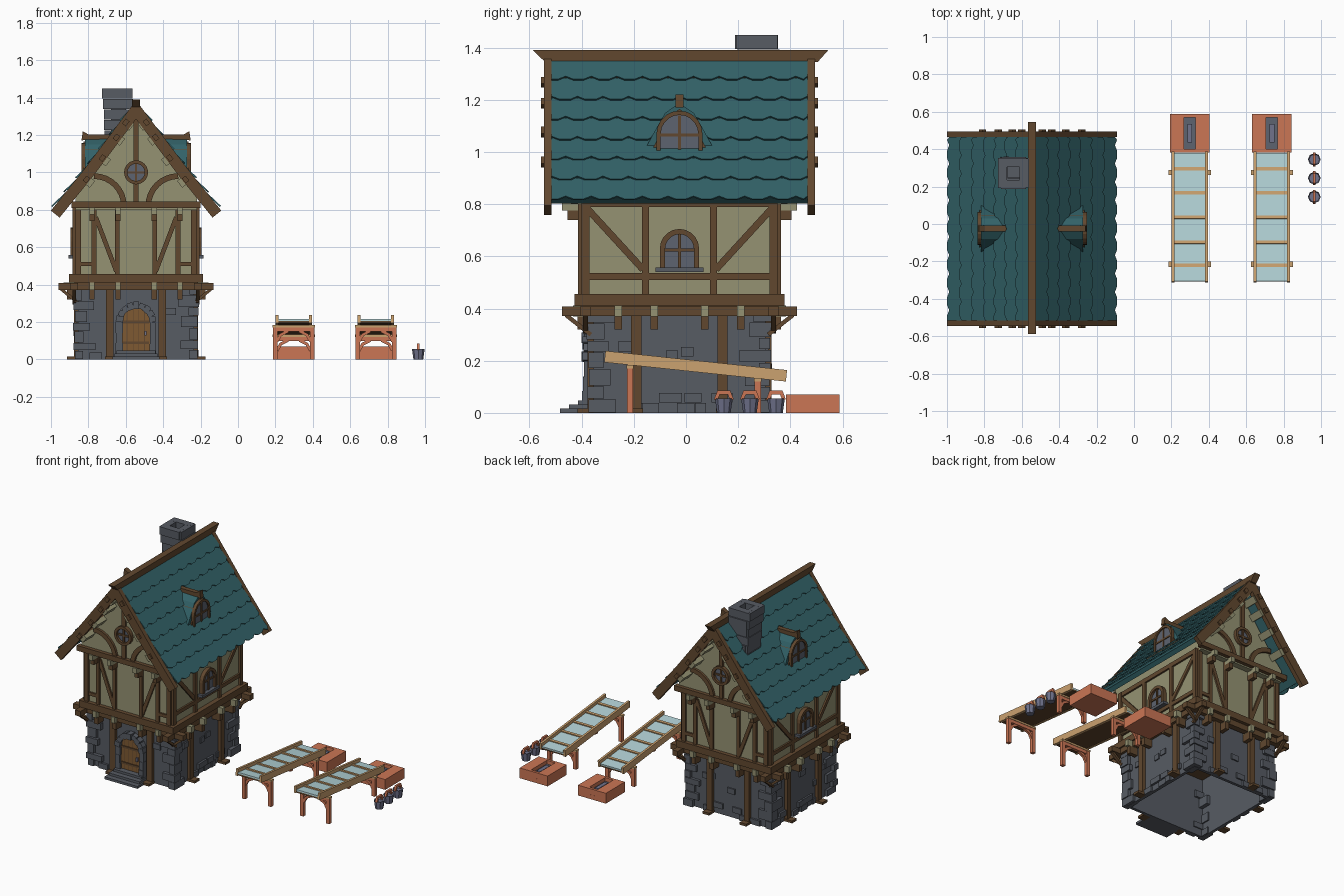
import bpy, bmesh, math, random
from mathutils import Vector

random.seed(4)
if "Cube" in bpy.data.objects:
    bpy.data.objects.remove(bpy.data.objects["Cube"], do_unlink=True)


def material(name, *rgb):
    m = bpy.data.materials.new(name)
    m.use_nodes = True
    m.diffuse_color = (*rgb, 1)
    m.node_tree.nodes["Principled BSDF"].inputs["Base Color"].default_value = (*rgb, 1)
    return m


PLASTER = material("plaster", .3, .29, .17)
TIMBER = material("dark timber", .12, .064, .028)
STONE = material("grey stone", .095, .106, .126)
TEAL = material("teal shingle", .032, .122, .138)
DOOR = material("door wood", .21, .1, .032)
TAN = material("tan wood", .6, .36, .16)
ORANGE = material("orange wood", .6, .18, .09)
WATER = material("pale water", .45, .65, .68)
METAL = material("bucket metal", .16, .17, .26)
GLASS = material("window glass", .11, .125, .16)
origin = Vector((-.545, -.025, 0))


def finish(name, bm, mat):
    bmesh.ops.recalc_face_normals(bm, faces=bm.faces)
    mesh = bpy.data.meshes.new(name)
    bm.to_mesh(mesh)
    bm.free()
    mesh.materials.append(mat)
    ob = bpy.data.objects.new(name, mesh)
    ob.location = origin
    bpy.context.collection.objects.link(ob)


def facing(angle, dist):
    """Wall plane: u runs along the wall, z is up, o points outward."""
    c, s = round(math.cos(math.radians(angle))), round(math.sin(math.radians(angle)))
    return lambda u, z, o: Vector((c * u + s * (dist + o), s * u - c * (dist + o), z))


def prism(name, P, pts, o0, o1, mat):
    bm = bmesh.new()
    a = [bm.verts.new(P(u, z, o0)) for u, z in pts]
    b = [bm.verts.new(P(u, z, o1)) for u, z in pts]
    bm.faces.new(a)
    bm.faces.new(b[::-1])
    for i in range(len(a)):
        j = (i + 1) % len(a)
        bm.faces.new((a[i], b[i], b[j], a[j]))
    finish(name, bm, mat)


def rect(name, P, u0, u1, z0, z1, o0, o1, mat):
    prism(name, P, [(u0, z0), (u1, z0), (u1, z1), (u0, z1)], o0, o1, mat)


def box(name, x, y, z, sx, sy, sz, mat):
    rect(name, lambda u, v, o: Vector((u, o, v)), x - sx / 2, x + sx / 2,
         z - sz / 2, z + sz / 2, y - sy / 2, y + sy / 2, mat)


def band(name, P, pts, width, o0, o1, mat, closed=False):
    """Flat strip of constant width along a path, with mitred corners."""
    bm, n, rings = bmesh.new(), len(pts), []
    pts = [Vector(p) for p in pts]
    for i, p in enumerate(pts):
        before = p - pts[i - 1] if closed or i else pts[1] - p
        after = pts[(i + 1) % n] - p if closed or i < n - 1 else before
        before, after = before.normalized(), after.normalized()
        t = (before + after).normalized()
        side = Vector((-t.y, t.x)) * width / 2 / max(t.dot(after), .3)
        a, b = p - side, p + side
        rings.append([bm.verts.new(P(q.x, q.y, o)) for q, o in ((a, o0), (b, o0), (b, o1), (a, o1))])
    for i in range(n if closed else n - 1):
        r, s = rings[i], rings[(i + 1) % n]
        for k in range(4):
            bm.faces.new((r[k], r[k - 1], s[k - 1], s[k]))
    if not closed:
        bm.faces.new(rings[0])
        bm.faces.new(rings[-1])
    finish(name, bm, mat)


def arc(cx, cz, r, a0, a1, n):
    steps = [math.radians(a0 + (a1 - a0) * i / n) for i in range(n + 1)]
    return [(cx + r * math.cos(t), cz + r * math.sin(t)) for t in steps]


def arch(half, z0, spring, n=10):
    return [(half, z0)] + arc(0, spring, half, 0, 180, n) + [(-half, z0)]


# Wall blocks: hollow stone base, plaster storey, plaster attic
FRONT = facing(0, 0)
for s in (-1, 1):
    box("stone_wall_end", 0, s * .32, .21, .62, .02, .42, STONE)
    box("stone_wall_side", s * .3, 0, .21, .02, .64, .42, STONE)
box("upper_storey", 0, 0, .63, .65, .75, .4, PLASTER)
box("floor_boards", 0, 0, .42, .66, .76, .03, TIMBER)
prism("attic", FRONT, [(-.325, .8), (.325, .8), (.325, .88), (.25, .96), (0, 1.3), (-.25, .96), (-.325, .88)],
      -.415, .415, PLASTER)

# Floor beams with projecting ends and struts
for s in (-1, 1):
    box("sill_beam_end", 0, s * .385, .433, .71, .035, .045, TIMBER)
    box("sill_beam_side", s * .34, 0, .433, .035, .8, .045, TIMBER)
    box("plate_beam_end", 0, s * .36, .39, .83, .04, .036, TIMBER)
    box("plate_beam_side", s * .33, 0, .39, .04, .9, .036, TIMBER)
    for t in (-1, 1):
        band("end_strut", FRONT, [(s * .4, .375), (s * .32, .31)], .016, t * .35, t * .37, TIMBER)
        band("side_strut", facing(90, 0), [(t * .435, .375), (t * .34, .3)], .016, s * .32, s * .34, TIMBER)

# Corner stones
for sx in (-1, 1):
    for sy in (-1, 1):
        z, k = 0, 0
        while z < .37:
            h = random.uniform(.04, .07)
            lx, ly = random.uniform(.04, .07), random.uniform(.08, .12)
            if k % 2:
                lx, ly = ly, lx
            e = random.uniform(0, .012)
            box("corner_stone", sx * (.325 + e - lx / 2), sy * (.345 + e - ly / 2), z + h / 2, lx, ly, h - .004, STONE)
            z, k = z + h, k + 1


def muntins(P, half, z0, z1, zc, o):
    band("window_bar", P, [(0, z0), (0, z1)], .012, 0, o, TIMBER)
    band("window_bar", P, [(-half, zc), (half, zc)], .012, 0, o, TIMBER)


for angle in (0, 90, 180, 270):
    gable = angle % 180 == 0
    low, high = (facing(angle, .33), facing(angle, .375)) if gable else (facing(angle, .31), facing(angle, .325))
    # Ground storey posts, feet, corbels and rubble
    for s in (-1, 1):
        u = s * (.14 if gable else .165)
        rect("stone_post", low, u - .02, u + .02, 0, .38, 0, .022, TIMBER)
        rect("post_foot", low, u - .025, u + .025, 0, .016, 0, .06, TIMBER)
        for v in (s * .097, s * .235):
            rect("joist_end", low, v - .014, v + .014, .37, .412, 0, .078, PLASTER)
            rect("joist_bracket", low, v - .014, v + .014, .32, .37, 0, .06, TIMBER)
            if gable:
                rect("attic_joist", high, v - .014, v + .014, .776, .812, 0, .075, PLASTER)
                rect("attic_bracket", high, v - .014, v + .014, .74, .776, 0, .055, TIMBER)
    for i in range(12):
        u, w = random.uniform(-.24, .24), random.uniform(.04, .07)
        z = random.choice((0, .04)) if i < 9 else random.uniform(.1, .25)
        if angle or abs(u) > .16:
            rect("wall_stone", low, u - w / 2, u + w / 2, z, z + .037, 0, random.uniform(.006, .015), STONE)
    # Upper storey framing
    edge, inner = (.31, .225) if gable else (.36, .13)
    for s in (-1, 1):
        rect("corner_post", high, s * edge - .015, s * edge + .015, .44, .82, 0, .014, TIMBER)
        rect("wall_post", high, s * inner - .013, s * inner + .013, .44, .82, 0, .013, TIMBER)
        if gable:
            rect("inner_post", high, s * .1 - .012, s * .1 + .012, .44, .82, 0, .013, TIMBER)
            band("short_rail", high, [(s * .225, .51), (s * .31, .51)], .022, 0, .012, TIMBER)
            band("wall_brace", high, [(s * .215, .76), (s * .105, .47)], .024, 0, .011, TIMBER)
            band("curved_brace", high, arc(s * .225, .82, .16, 90, 90 + s * 90, 8), .03, .03, .056, TIMBER)
        else:
            band("wall_brace", high, [(s * .36, .79), (s * .14, .55)], .026, 0, .011, TIMBER)
    if gable:
        # Gable rail, king post and round window
        rect("gable_rail", high, -.345, .345, .81, .845, .03, .065, TIMBER)
        rect("king_post", high, -.014, .014, 1.05, 1.32, .03, .055, TIMBER)
        rect("king_post_foot", high, -.014, .014, .84, .95, .03, .055, TIMBER)
        prism("round_glass", high, arc(0, 1, .055, 0, 345, 23), .03, .048, GLASS)
        band("round_frame", high, arc(0, 1, .055, 0, 345, 23), .018, .03, .065, TIMBER, True)
        muntins(high, .05, .95, 1.05, 1, .056)
    else:
        rect("side_rail", high, -.375, .375, .51, .536, 0, .012, TIMBER)
        rect("side_top_rail", high, -.375, .375, .79, .82, 0, .012, TIMBER)
        # Arched side window
        prism("side_glass", high, arch(.06, .555, .63), 0, .01, GLASS)
        band("side_frame", high, arch(.065, .555, .63), .02, 0, .026, TIMBER)
        muntins(high, .06, .555, .69, .625, .017)
        rect("window_sill", high, -.092, .092, .54, .558, 0, .036, STONE)
        # Dormer with flared roof
        P = facing(angle, 0)
        half = [(.19, .98), (.13, 1.015), (.095, 1.08), (.055, 1.15), (0, 1.187)]
        bell = half + [(-u, z) for u, z in half[-2::-1]]
        prism("dormer_roof", P, bell, .04, .272, TEAL)
        prism("dormer_front", P, [(u * .78, .985 + (z - .98) * .87) for u, z in bell], .2, .28, TIMBER)
        prism("dormer_glass", P, arch(.078, 1, 1.068), .2, .284, GLASS)
        band("dormer_frame", P, arch(.08, 1, 1.07), .016, .2, .293, TIMBER)
        muntins(P, .078, 1, 1.14, 1.065, .289)
        rect("dormer_sill", P, -.15, .15, .98, 1, .2, .297, TIMBER)
        s = 1 if angle == 90 else -1
        prism("dormer_ridge", FRONT, [(s * u, z) for u, z in
              ((.1, 1.18), (.1, 1.203), (.255, 1.203), (.285, 1.22), (.292, 1.17), (.265, 1.175))], -.016, .016, TIMBER)


# Roof slab, bargeboards, ridge and purlin ends
def mirrored(pts):
    return [(-u, z) for u, z in pts[:0:-1]] + pts


band("roof_slab", FRONT, mirrored([(0, 1.335), (.25, 1.005), (.415, .812)]), .03, -.49, .495, TEAL)
for o in (-.52, .49):
    band("bargeboard", FRONT, mirrored([(0, 1.335), (.25, 1.003), (.432, .777)]), .06, o, o + .03, TIMBER)
prism("ridge_beam", facing(90, 0), [(-.562, 1.39), (.57, 1.39), (.53, 1.345), (-.515, 1.345)], -.022, .022, TIMBER)
for s in (-1, 1):
    for u, z in ((.245, .945), (.16, 1.06), (.085, 1.17), (.035, 1.25)):
        band("purlin", FRONT, [(s * (u - .014), z + .018), (s * (u + .014), z - .018)], .03, -.515, .515, PLASTER)
        band("purlin_peg", FRONT, [(s * (u + .01), z + .03), (s * (u + .03), z + .004)], .025, -.53, .53, TIMBER)


# Scalloped shingle courses
def surface(z):
    return .25 * (1.362 - z) / .332 if z > 1.03 else .25 + (1.03 - z) * .84


ROWS, TEETH = 7, 10
for s in (-1, 1):
    for k in range(ROWS):
        za, zb = [1.355 - .537 * i / ROWS for i in (k, k + 1)]
        A, B = (Vector((s * surface(z), 0, z)) for z in (za, zb))
        d = (B - A).normalized()
        n = Vector((s * abs(d.z), 0, abs(d.x)))
        length = (B - A).length
        d = (B + n * .012 - A).normalized()
        w = .98 / TEETH
        edge = []
        for i in range(TEETH):
            u = -.49 + i * w
            edge += [(u + f * w, length + g) for f, g in
                     (((0, 0), (.3, .016), (.75, .016)) if k % 2 else ((0, .016), (.25, .016), (.55, 0), (.85, .016)))]
        edge += [(.49, length)]
        prism("shingle_course", lambda u, v, o: A + d * v + n * o + Vector((0, u, 0)),
              [(.49, 0), (-.49, 0)] + edge, 0, .008, TEAL)

# Leaning chimney of rough blocks
for k in range(8):
    z, size = 1.03 + k * .056, .125 + .004 * k
    x, y = -.092 - .001 * k, .318 - .003 * k
    for s in (-1, 1):
        j = random.uniform(0, .008)
        box("chimney_block", x + s * (size / 2 - .024 + j), y, z, .048, size + j, .053, STONE)
        box("chimney_block", x, y + s * (size / 2 - .024 + j), z, size - .02, .048, .054, STONE)
box("chimney_core", -.095, .31, 1.2, .08, .08, .3, STONE)

# Door, stone surround and steps
P = facing(0, .33)
prism("door", P, arch(.08, .03, .2), 0, .02, DOOR)
for u in (-.045, -.015, .015, .045):
    band("door_seam", P, [(u, .04), (u, .265)], .004, .019, .022, TIMBER)
for z in (.09, .2):
    band("door_strap", P, [(-.07, z), (.07, z)], .014, .019, .026, TIMBER)
box("door_handle", .05, -.355, .14, .012, .02, .025, METAL)
stones = arch(.09, .03, .2, 9)
stones[1:1] = [(.09, .085), (.09, .14)]
stones[-1:-1] = [(-.09, .14), (-.09, .085)]
for a, b in zip(stones, stones[1:]):
    a, b = Vector(a), Vector(b)
    band("door_stone", P, [a.lerp(b, -.03), a.lerp(b, .97)], random.uniform(.03, .04), 0, random.uniform(.034, .046), STONE)
for k in range(3):
    rect("door_step", P, -.125 + k * .01, .125 - k * .01, k * .016, k * .016 + .016, 0, .128 - k * .035, STONE)

# Two sloping troughs with trestles and catch boxes
slope = math.atan2(.073, .69)
d, n = Vector((0, math.cos(slope), -math.sin(slope))), Vector((0, math.sin(slope), math.cos(slope)))
for cx in (.298, .737):
    origin = Vector((cx, 0, 0))
    T = lambda u, v, o: Vector((o, .037, .179)) + d * u + n * v
    rect("trough_floor", T, -.345, .345, -.02, -.01, -.085, .085, TIMBER)
    rect("trough_water", T, -.345, .345, -.01, 0, -.082, .082, WATER)
    for s in (-1, 1):
        rect("trough_side", T, -.35, .35, -.022, .022, s * .082, s * .097, TAN)
    for u in (-.26, -.135, 0, .13, .26):
        rect("trough_slat", T, u - .009, u + .009, -.01, .007, -.083, .083, TAN)
    for y, top in ((-.215, .182), (.275, .132)):
        Q = facing(0, -y)
        box("trestle_bar", 0, y, top - .022, .2, .022, .022, ORANGE)
        box("trestle_cap", 0, y, top - .005, .225, .028, .012, TAN)
        for s in (-1, 1):
            box("trestle_leg", s * .098, y, top / 2, .024, .024, top, ORANGE)
            band("trestle_brace", Q, [(s * .09, top - .085), (s * .07, top - .05), (s * .03, top - .03)], .016, -.008, .008, ORANGE)
    box("catch_box_base", 0, .485, .015, .21, .205, .03, ORANGE)
    for s in (-1, 1):
        box("catch_box_side", s * .068, .485, .04, .074, .205, .06, ORANGE)
        box("catch_box_end", 0, .485 + s * .093, .04, .1, .018, .06, ORANGE)
    box("catch_box_tray", 0, .485, .035, .062, .168, .02, GLASS)
    box("catch_box_bar", 0, .485, .05, .026, .1, .014, METAL)

# Row of buckets
for y in (.145, .245, .345):
    origin = Vector((.964, y, 0))
    bm = bmesh.new()
    bmesh.ops.create_cone(bm, cap_ends=True, segments=8, radius1=.026, radius2=.034, depth=.056)
    top = max(bm.faces, key=lambda f: f.calc_center_median().z)
    bmesh.ops.inset_region(bm, faces=[top], thickness=.006)
    bmesh.ops.translate(bm, verts=top.verts, vec=(0, 0, -.012))
    bmesh.ops.translate(bm, verts=bm.verts, vec=(0, 0, .028))
    finish("bucket", bm, METAL)
    band("bucket_handle", facing(90, 0), [(-.031, .05), (-.02, .078), (.02, .078), (.031, .05)], .014, -.007, .007, ORANGE)
